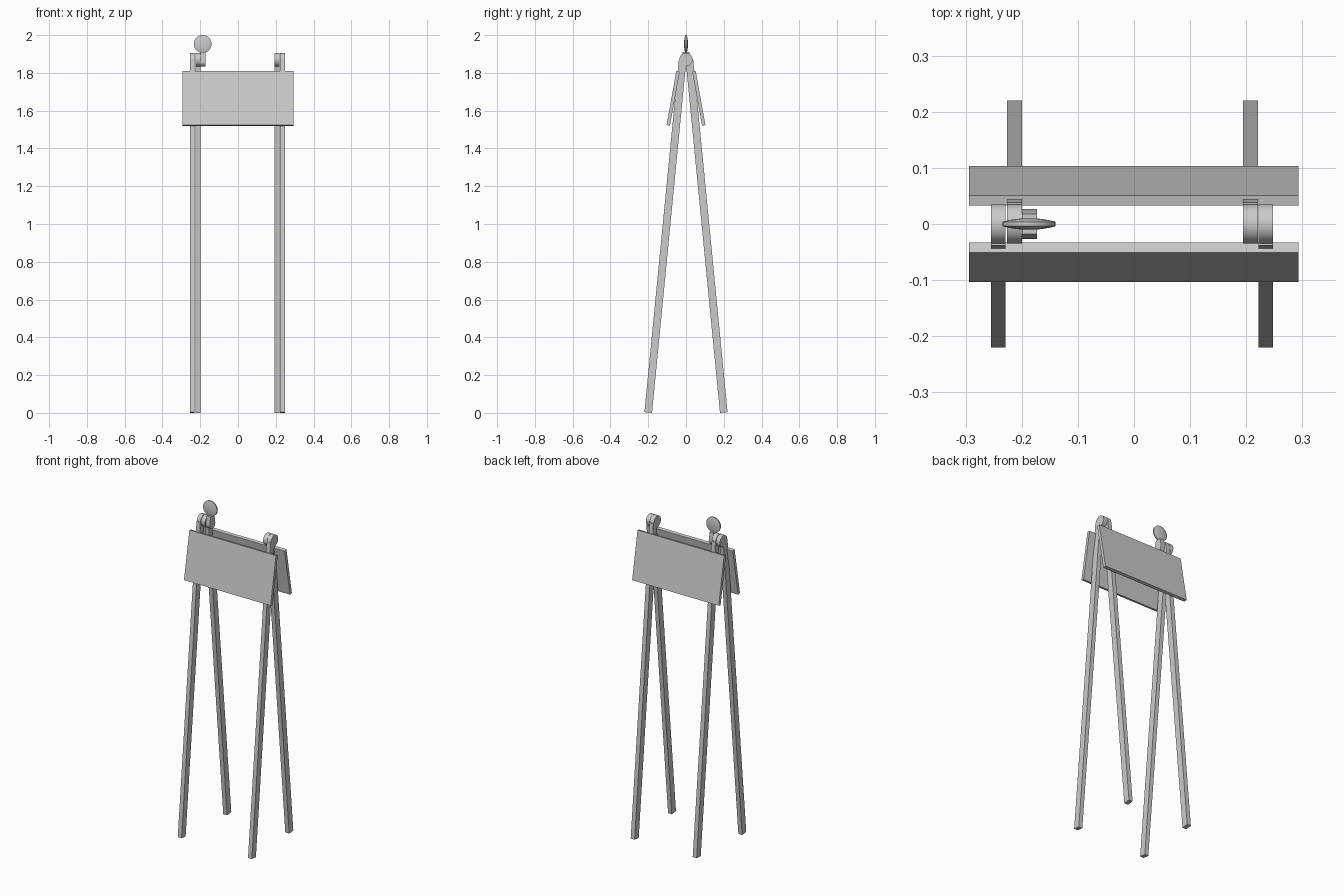
import bpy, bmesh
from math import sin, cos, pi, radians

if "Cube" in bpy.data.objects:
    bpy.data.objects.remove(bpy.data.objects["Cube"])


def extrude_x(name, profile, x0, x1, smooth=False):
    """Prism from a (y, z) profile running from x0 to x1."""
    bm = bmesh.new()
    face = bm.faces.new([bm.verts.new((x0, y, z)) for y, z in profile])
    res = bmesh.ops.extrude_face_region(bm, geom=[face])
    verts = [g for g in res["geom"] if isinstance(g, bmesh.types.BMVert)]
    bmesh.ops.translate(bm, verts=verts, vec=(x1 - x0, 0, 0))
    return finish(name, bm, smooth)


def finish(name, bm, smooth):
    bmesh.ops.recalc_face_normals(bm, faces=bm.faces[:])
    mesh = bpy.data.meshes.new(name)
    bm.to_mesh(mesh)
    bm.free()
    ob = bpy.data.objects.new(name, mesh)
    bpy.context.collection.objects.link(ob)
    if smooth:
        bpy.ops.object.select_all(action='DESELECT')
        ob.select_set(True)
        bpy.context.view_layer.objects.active = ob
        bpy.ops.object.shade_smooth_by_angle(angle=radians(30))
    return ob


def arc(cz, r, a0, a1, n):
    return [(r * cos(a0 + (a1 - a0) * i / n), cz + r * sin(a0 + (a1 - a0) * i / n))
            for i in range(n + 1)]


# Profiles for the front side, flipped in y for the back
LEG = [(-0.220, 0.004), (-0.180, 0.0), (0.002, 1.866), (-0.038, 1.870)]
BOARD = [(-0.051, 1.811), (-0.033, 1.807), (-0.085, 1.520), (-0.103, 1.524)]
HINGE = arc(1.870, 0.035, 0, 2 * pi, 32)[:-1]
LEG_X = {"front": [(-0.2545, -0.229), (0.222, 0.2475)],
         "back": [(-0.226, -0.1995), (0.1945, 0.221)]}

for side, sign in (("front", 1), ("back", -1)):
    # Legs with round hinge heads
    for end, (x0, x1) in zip(("left", "right"), LEG_X[side]):
        extrude_x(f"{side}_leg_{end}", [(y * sign, z) for y, z in LEG], x0, x1)
        extrude_x(f"{side}_hinge_head_{end}", HINGE, x0, x1, True)
    # Sloping sign board
    extrude_x(f"{side}_board", [(y * sign, z) for y, z in BOARD], -0.294, 0.293)

# Lamp bracket: rounded bottom, tapering up to the lamp
bracket = arc(1.860, 0.027, pi, 2 * pi, 16) + [(0.018, 1.910), (-0.018, 1.910)]
extrude_x("lamp_bracket", bracket, -0.1995, -0.173, True)

# Lamp: lens-shaped disc turned about the y axis
bm = bmesh.new()
lens = [(0, -0.010), (0.020, -0.0093), (0.035, -0.007), (0.047, -0.004),
        (0.047, 0.004), (0.035, 0.007), (0.020, 0.0093), (0, 0.010)]
cx, cz = -0.187, 1.953
pts = [bm.verts.new((cx + r, y, cz)) for r, y in lens]
edges = [bm.edges.new(p) for p in zip(pts, pts[1:])]
bmesh.ops.spin(bm, geom=pts + edges, cent=(cx, 0, cz), axis=(0, 1, 0),
               angle=2 * pi, steps=32)
bmesh.ops.remove_doubles(bm, verts=bm.verts[:], dist=1e-5)
finish("warning_lamp", bm, True)
